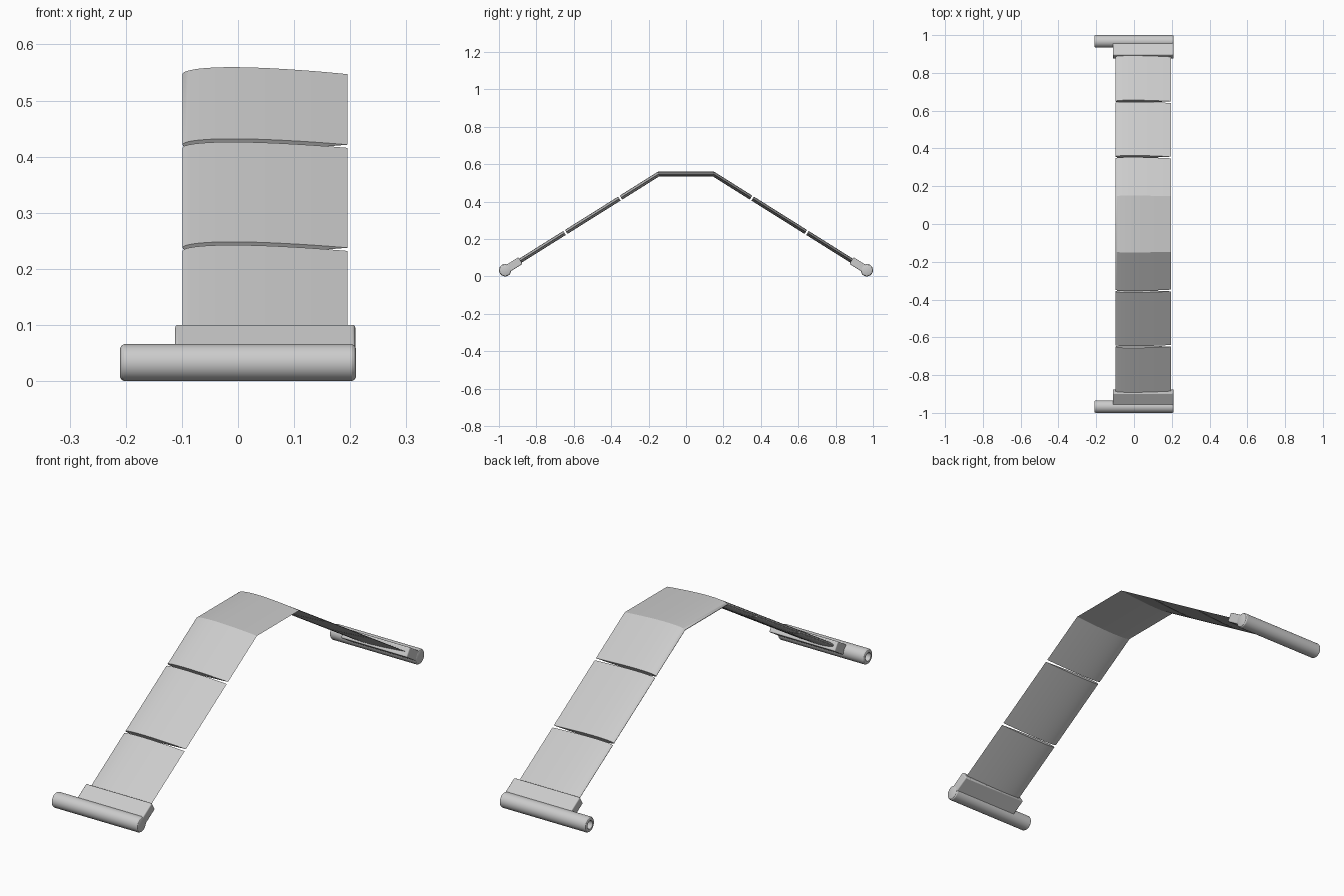
import bpy, bmesh, math
from mathutils import Matrix, Vector

if "Cube" in bpy.data.objects:
    bpy.data.objects.remove(bpy.data.objects["Cube"], do_unlink=True)

grey = bpy.data.materials.new("light grey")
grey.use_nodes = True
colour = (0.6, 0.6, 0.6, 1)
grey.diffuse_color = colour
grey.node_tree.nodes["Principled BSDF"].inputs["Base Color"].default_value = colour

PIVOT = Vector((0, 0.967, 0.033))      # tube axis at the foot of each arm
BEND = Vector((0, 0.147, 0.547))       # where the flat middle meets an arm
LEAD, TRAIL = -0.099, 0.195            # wing edges along x
THICK = 0.025
SLOPE = math.atan2(BEND.z - PIVOT.z, PIVOT.y - BEND.y)


def finish(name, bm, bevel=0):
    bmesh.ops.recalc_face_normals(bm, faces=bm.faces)
    mesh = bpy.data.meshes.new(name)
    bm.to_mesh(mesh)
    bm.free()
    obj = bpy.data.objects.new(name, mesh)
    bpy.context.collection.objects.link(obj)
    mesh.materials.append(grey)
    if bevel:
        mod = obj.modifiers.new("rounding", "BEVEL")
        mod.width, mod.segments = bevel, 3
    bpy.ops.object.select_all(action="DESELECT")
    obj.select_set(True)
    bpy.context.view_layer.objects.active = obj
    bpy.ops.object.shade_smooth_by_angle(angle=math.radians(30))
    return obj


def aerofoil(steps=24):
    """Closed symmetric wing section as (x, offset) pairs."""
    def half(u):
        return 5 * THICK * (0.2969 * math.sqrt(u) - 0.126 * u - 0.3516 * u**2
                            + 0.2843 * u**3 - 0.1036 * u**4)
    us = [(1 - math.cos(math.pi * i / steps)) / 2 for i in range(steps + 1)]
    upper = [(LEAD + (TRAIL - LEAD) * u, half(u)) for u in us]
    lower = [(x, -t) for x, t in upper[1:-1]]
    return upper + lower[::-1]


def wing_panel(name, stations):
    """Loft the section through (y, z, tilt, stretch) stations."""
    bm = bmesh.new()
    rings = []
    for y, z, tilt, stretch in stations:
        rings.append([bm.verts.new((x, y + t * stretch * math.sin(tilt),
                                    z + t * stretch * math.cos(tilt)))
                      for x, t in aerofoil()])
    for a, b in zip(rings, rings[1:]):
        for i in range(len(a)):
            j = (i + 1) % len(a)
            bm.faces.new((a[i], a[j], b[j], b[i]))
    bm.faces.new(rings[0])
    bm.faces.new(rings[-1])
    return finish(name, bm)


def on_arm(side, y):
    z = BEND.z - (y - BEND.y) * math.tan(SLOPE)
    return (side * y, z, side * SLOPE, 1)


def mitre(side):
    return (side * BEND.y, BEND.z, side * SLOPE / 2, 1 / math.cos(SLOPE / 2))


# Bent middle panel
GAP = 0.0045
wing_panel("middle_panel", [on_arm(-1, 0.352 - GAP), mitre(-1),
                            mitre(1), on_arm(1, 0.352 - GAP)])

for side, label in ((-1, "front"), (1, "back")):
    # Two separate panels down each arm
    wing_panel(label + "_upper_panel",
               [on_arm(side, 0.352 + GAP), on_arm(side, 0.645 - GAP)])
    wing_panel(label + "_lower_panel",
               [on_arm(side, 0.645 + GAP), on_arm(side, 0.92)])

    # Pivot tube with rounded rims and a blind hole in one end
    profile = [(-0.12, 0), (-0.12, 0.018), (-0.21, 0.018), (-0.21, 0.026),
               (-0.208, 0.03), (-0.203, 0.033), (0.203, 0.033),
               (0.208, 0.03), (0.21, 0.026), (0.21, 0)]
    bm = bmesh.new()
    points = [bm.verts.new((x, 0, r)) for x, r in profile]
    edges = [bm.edges.new(pair) for pair in zip(points, points[1:])]
    bmesh.ops.spin(bm, geom=points + edges, cent=(0, 0, 0), axis=(1, 0, 0),
                   angle=math.tau, steps=40)
    bmesh.ops.remove_doubles(bm, verts=bm.verts, dist=1e-5)
    tube = finish(label + "_pivot_tube", bm)
    tube.location = (0, side * PIVOT.y, PIVOT.z)

    # Block that grips the wing end
    bm = bmesh.new()
    bmesh.ops.create_cube(bm, size=1)
    bmesh.ops.scale(bm, vec=(0.321, 0.097, 0.042), verts=bm.verts)
    bmesh.ops.translate(bm, vec=(0.0485, -side * 0.0485, 0), verts=bm.verts)
    bmesh.ops.rotate(bm, cent=(0, 0, 0), verts=bm.verts,
                     matrix=Matrix.Rotation(-side * SLOPE, 3, "X"))
    block = finish(label + "_grip_block", bm, bevel=0.005)
    block.location = (0, side * PIVOT.y, PIVOT.z)
